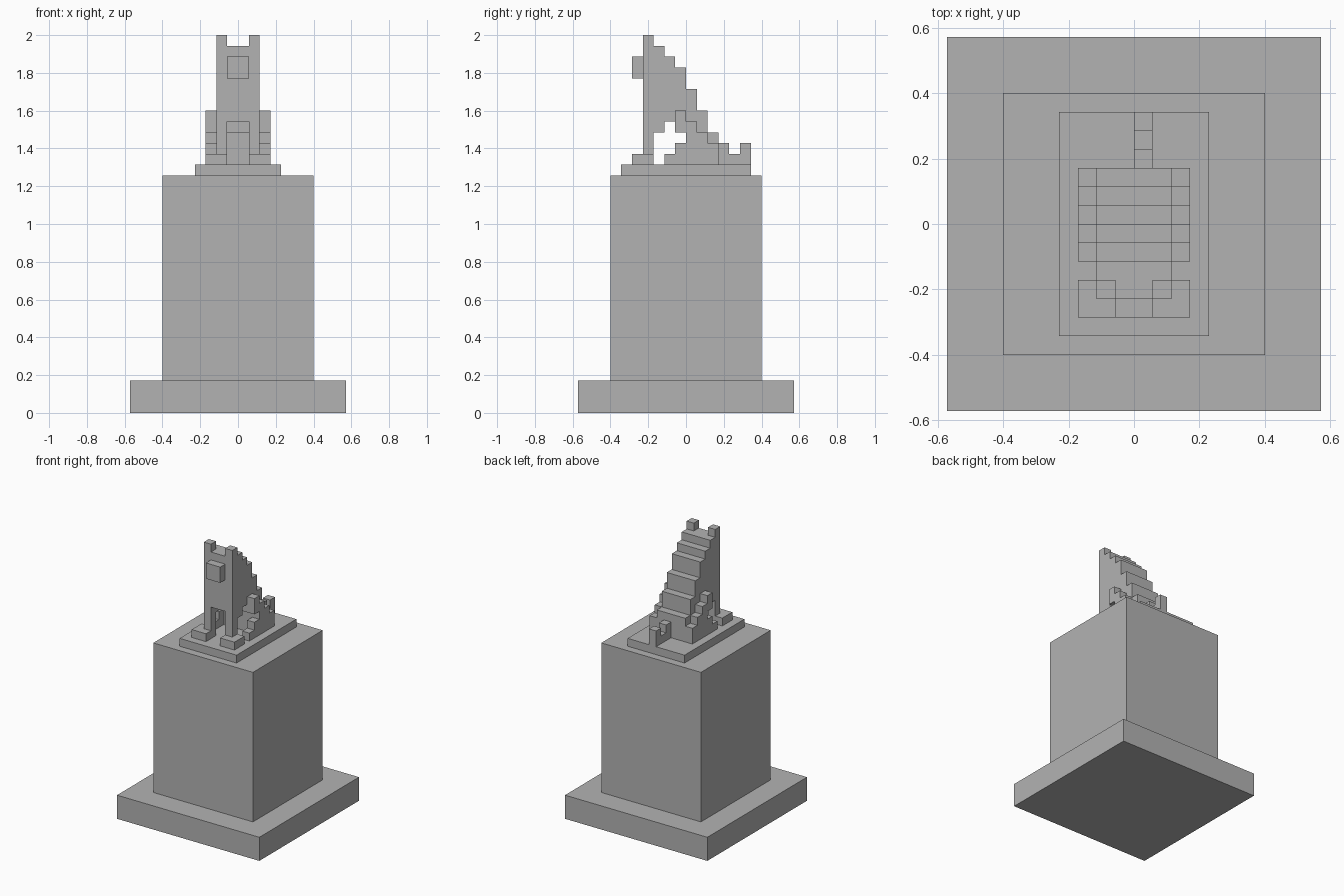
import bpy
import bmesh

old = bpy.data.objects.get("Cube")
if old:
    bpy.data.objects.remove(old, do_unlink=True)

U = 2 / 35  # block size

stone = bpy.data.materials.new("grey stone")
stone.use_nodes = True
GREY = (0.45, 0.45, 0.45, 1)
stone.diffuse_color = GREY
stone.node_tree.nodes["Principled BSDF"].inputs["Base Color"].default_value = GREY


def extrude(name, profile, x0, x1):
    """Extrude a side profile of (y, z) blocks from x0 to x1."""
    bm = bmesh.new()
    face = bm.faces.new([bm.verts.new((x0 * U, y * U, z * U)) for y, z in profile])
    ext = bmesh.ops.extrude_face_region(bm, geom=[face])
    moved = [v for v in ext["geom"] if isinstance(v, bmesh.types.BMVert)]
    bmesh.ops.translate(bm, verts=moved, vec=((x1 - x0) * U, 0, 0))
    bmesh.ops.recalc_face_normals(bm, faces=bm.faces)
    mesh = bpy.data.meshes.new(name)
    bm.to_mesh(mesh)
    bm.free()
    mesh.materials.append(stone)
    obj = bpy.data.objects.new(name, mesh)
    bpy.context.collection.objects.link(obj)
    return obj


def block(name, x0, x1, y0, y1, z0, z1):
    return extrude(name, [(y0, z0), (y1, z0), (y1, z1), (y0, z1)], x0, x1)


def stairs(start, heights):
    """Top outline, one block deep per height."""
    points = []
    for i, z in enumerate(heights):
        points += [(start + i, z), (start + i + 1, z)]
    # drop points in the middle of a level run
    return [p for i, p in enumerate(points)
            if not (0 < i < len(points) - 1
                    and points[i - 1][1] == p[1] == points[i + 1][1])]


# Pedestal
block("base_slab", -10, 10, -10, 10, 0, 3)
block("pedestal", -7, 7, -7, 7, 3, 22)
block("statue_plinth", -4, 4, -6, 6, 22, 23)

# Seated animal: torso and head in one stepped profile
torso = stairs(-4, [34, 34, 33, 32, 30, 28, 26])
extrude("torso", torso + [(3, 23), (0, 23), (0, 26), (-1, 26), (-1, 27), (-4, 27)], -2, 2)
block("snout", -1, 1, -5, -4, 31, 33)
extrude("tail", [(3, 23)] + stairs(3, [25, 24, 25]) + [(6, 23)], 0, 1)

# Paired parts
leg = [(-4, 23), (-3, 23), (-3, 26), (-2, 26), (-2, 27), (-4, 27)]
haunch = ([(-2, 23), (-2, 24), (-1, 24), (-1, 25), (0, 25), (0, 26), (-1, 26)]
          + stairs(-1, [28, 27, 26, 25]) + [(3, 23)])
for side, s in (("left", 1), ("right", -1)):
    block(side + "_ear", s, 2 * s, -4, -3, 34, 35)
    extrude(side + "_front_leg", leg, s, 2 * s)
    block(side + "_front_paw", s, 3 * s, -5, -3, 23, 24)
    extrude(side + "_haunch", haunch, 2 * s, 3 * s)
